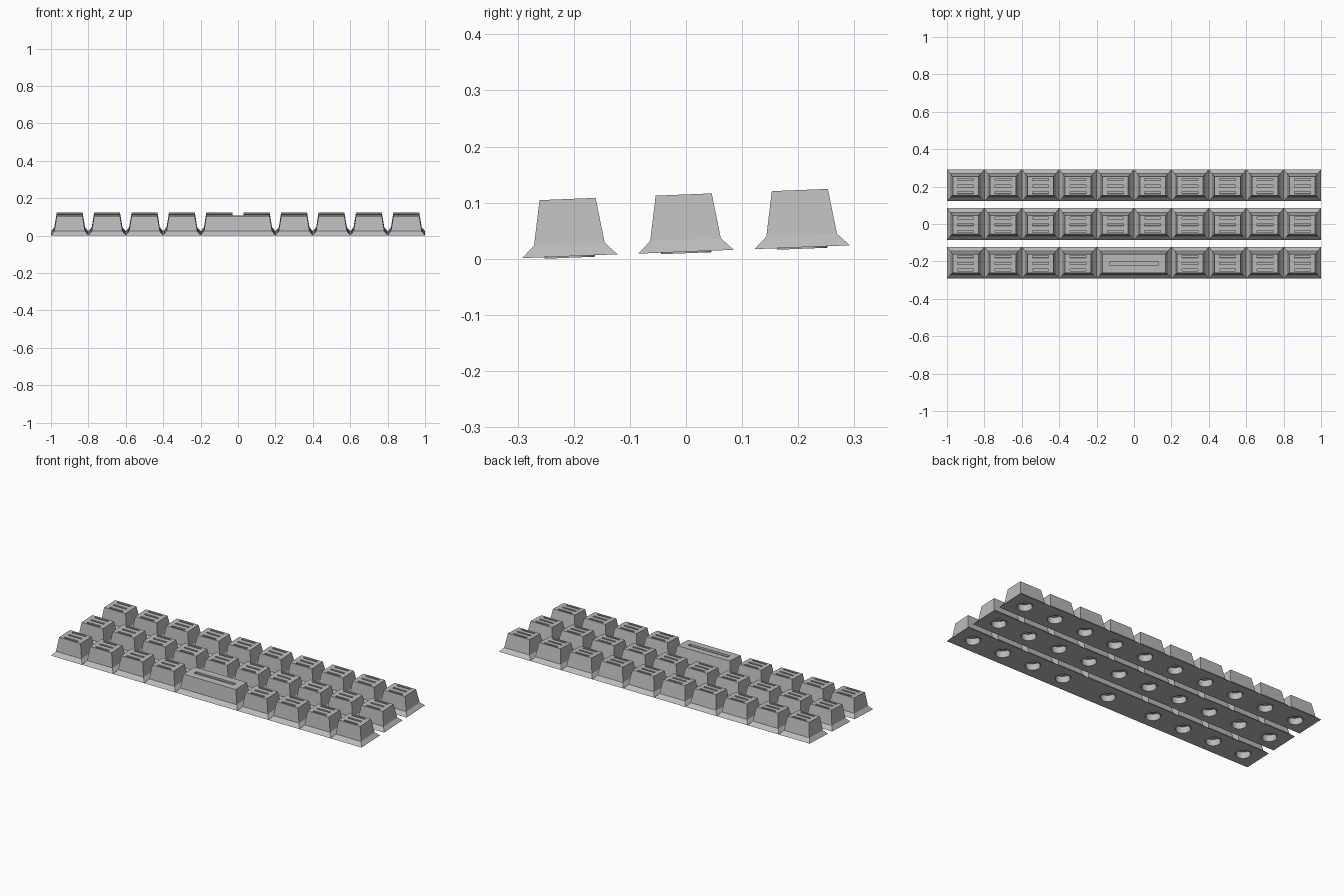
import bpy, bmesh, math
from mathutils import Matrix

cube = bpy.data.objects.get("Cube")
if cube:
    bpy.data.objects.remove(cube, do_unlink=True)

PITCH, ROW_GAP, TILT = 0.2, 0.207, math.radians(2.3)
HEIGHT, SLOT_DEPTH, LIP = 0.102, 0.01, 0.0027

grey = bpy.data.materials.new("plain grey")
grey.use_nodes = True
grey.diffuse_color = (0.5, 0.5, 0.5, 1)
grey.node_tree.nodes["Principled BSDF"].inputs["Base Color"].default_value = (0.5, 0.5, 0.5, 1)


def new_object(name, bm):
    bmesh.ops.recalc_face_normals(bm, faces=bm.faces)
    mesh = bpy.data.meshes.new(name)
    bm.to_mesh(mesh)
    bm.free()
    mesh.materials.append(grey)
    obj = bpy.data.objects.new(name, mesh)
    bpy.context.collection.objects.link(obj)
    return obj


def add_box(bm, centre, size):
    matrix = Matrix.Translation(centre) @ Matrix.Diagonal((*size, 1))
    bmesh.ops.create_cube(bm, size=1, matrix=matrix)


def add_disc(bm, radius, bottom, top):
    bmesh.ops.create_cone(bm, cap_ends=True, segments=32, radius1=radius, radius2=radius,
                          depth=top - bottom,
                          matrix=Matrix.Translation((0, 0, (bottom + top) / 2)))


def make_key_mesh(name, half_width, slots):
    """Flared skirt and tapered cap, with grooves on top and a socket below."""
    bm = bmesh.new()
    rings = []
    for inset, half_depth, z in ((0, 0.085, 0), (0.018, 0.063, 0.0215), (0.031, 0.05, HEIGHT)):
        w = half_width - inset
        rings.append([bm.verts.new((sx * w, sy * half_depth, z))
                      for sx, sy in ((-1, -1), (1, -1), (1, 1), (-1, 1))])
    bm.faces.new(rings[0])
    bm.faces.new(rings[-1])
    for low, high in zip(rings, rings[1:]):
        for i in range(4):
            j = (i + 1) % 4
            bm.faces.new((low[i], low[j], high[j], high[i]))
    body = new_object(name, bm)

    # Socket lip
    bm = bmesh.new()
    add_disc(bm, 0.045, -LIP, 0.01)
    lip = new_object(name + "_lip_helper", bm)

    # Grooves and socket hole
    bm = bmesh.new()
    for y, length, width in slots:
        add_box(bm, (0, y, HEIGHT), (length, width, 2 * SLOT_DEPTH))
    add_disc(bm, 0.038, -0.02, 0.035)
    cutter = new_object(name + "_cutter", bm)

    for helper, operation in ((lip, 'UNION'), (cutter, 'DIFFERENCE')):
        helper.hide_render = True
        mod = body.modifiers.new(operation.lower(), 'BOOLEAN')
        mod.object, mod.operation, mod.solver = helper, operation, 'EXACT'
    depsgraph = bpy.context.evaluated_depsgraph_get()
    mesh = bpy.data.meshes.new_from_object(body.evaluated_get(depsgraph))
    mesh.name = name
    for obj in (body, lip, cutter):
        bpy.data.objects.remove(obj, do_unlink=True)
    return mesh


key_mesh = make_key_mesh("key", PITCH / 2, [(y, 0.086, 0.011) for y in (-0.036, 0, 0.036)])
bar_mesh = make_key_mesh("long_key", PITCH, [(0, 0.256, 0.021)])


def place(name, mesh, x, row):
    obj = bpy.data.objects.new(name, mesh)
    obj.location = (x, (row - 1) * ROW_GAP, 0.0046 + row * 0.008)
    obj.rotation_euler.x = TILT
    bpy.context.collection.objects.link(obj)


# Three rows of keys, with one double-width key in the front row
for row, row_name in enumerate(("front", "middle", "back")):
    for col in range(10):
        if row == 0 and col in (4, 5):
            continue
        place(f"{row_name}_key_{col + 1}", key_mesh, (col - 4.5) * PITCH, row)
place("long_front_key", bar_mesh, 0, 0)
